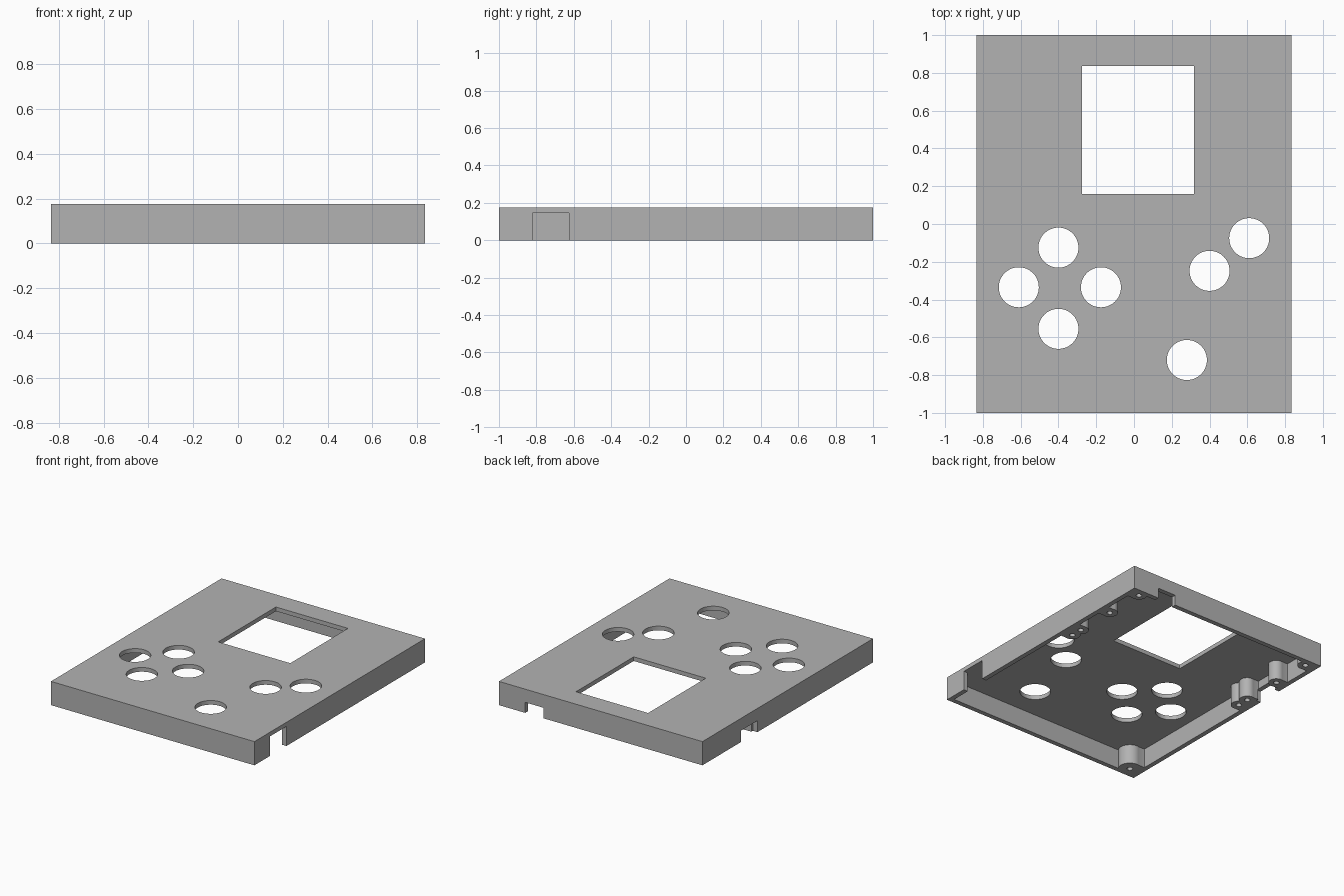
import bpy

# Remove the default cube only
cube = bpy.data.objects.get("Cube")
if cube:
    bpy.data.objects.remove(cube, do_unlink=True)

HALF_X, HALF_Y, HEIGHT = 0.835, 1.0, 0.176
WALL, CEILING = 0.035, 0.145   # wall thickness, underside of the face plate

grey = bpy.data.materials.new("shell grey")
grey.use_nodes = True
colour = (0.45, 0.45, 0.45, 1)
grey.diffuse_color = colour
grey.node_tree.nodes["Principled BSDF"].inputs["Base Color"].default_value = colour


def box(name, x0, x1, y0, y1, z0, z1):
    bpy.ops.mesh.primitive_cube_add(
        size=1, location=((x0 + x1) / 2, (y0 + y1) / 2, (z0 + z1) / 2))
    ob = bpy.context.object
    ob.name = name
    ob.scale = (x1 - x0, y1 - y0, z1 - z0)
    bpy.ops.object.transform_apply(location=True, rotation=False, scale=True)
    ob.data.materials.append(grey)
    return ob


def cylinder(name, x, y, radius, z0, z1, sides=48):
    bpy.ops.mesh.primitive_cylinder_add(
        vertices=sides, radius=radius, depth=z1 - z0, location=(x, y, (z0 + z1) / 2))
    ob = bpy.context.object
    ob.name = name
    bpy.ops.object.transform_apply(location=True, rotation=False, scale=True)
    ob.data.materials.append(grey)
    return ob


def combine(target, tool, operation):
    tool.hide_render = True
    mod = target.modifiers.new(operation.lower(), "BOOLEAN")
    mod.operation = operation
    mod.solver = "EXACT"
    mod.object = tool
    bpy.ops.object.select_all(action="DESELECT")
    bpy.context.view_layer.objects.active = target
    target.select_set(True)
    bpy.ops.object.modifier_apply(modifier=mod.name)
    bpy.data.objects.remove(tool, do_unlink=True)


# Hollow tray, open at the bottom
shell = box("case_top_shell", -HALF_X, HALF_X, -HALF_Y, HALF_Y, 0, HEIGHT)
combine(shell, box("cavity", -HALF_X + WALL, HALF_X - WALL,
                   -HALF_Y + WALL, HALF_Y - WALL, -0.1, CEILING), "DIFFERENCE")

# Screw bosses along the side walls: side, distance from centre, y, radius
bosses = [(side, 0.745, y, 0.055) for side in (-1, 1) for y in (0.94, 0.63, 0.32, 0.23)]
bosses.append((-1, 0.735, -0.92, 0.08))
for side, x, y, radius in bosses:
    x *= side
    combine(shell, cylinder("boss", x, y, radius, 0, CEILING + 0.01), "UNION")
    # Web joining the boss to its side wall
    outer = side * (HALF_X - 0.01)
    y_max = min(y + radius * 0.97, HALF_Y - 0.01)
    y_min = max(y - radius * 0.97, -HALF_Y + 0.01)
    combine(shell, box("web", min(x, outer), max(x, outer),
                       y_min, y_max, 0, CEILING + 0.008), "UNION")
for side, x, y, radius in bosses:
    combine(shell, cylinder("screw_hole", side * x, y, 0.02, -0.1, 0.12, 24), "DIFFERENCE")

# Display window
combine(shell, box("window", -0.275, 0.317, 0.16, 0.837, 0.1, 0.3), "DIFFERENCE")

# Button holes: direction pad, action pair, single lower button
buttons = [(-0.4, -0.125), (-0.61, -0.335), (-0.175, -0.335), (-0.4, -0.555),
           (0.4, -0.248), (0.61, -0.075), (0.28, -0.72)]
for x, y in buttons:
    combine(shell, cylinder("button_hole", x, y, 0.106, 0.1, 0.3, 64), "DIFFERENCE")

# Connector notches in the right, left and back walls
inner_x, inner_y = HALF_X - WALL - 0.002, HALF_Y - WALL - 0.002
combine(shell, box("notch", inner_x, 1, -0.82, -0.625, -0.1, CEILING), "DIFFERENCE")
combine(shell, box("notch", -1, -inner_x, 0.355, 0.55, -0.1, 0.085), "DIFFERENCE")
combine(shell, box("notch", 0.47, 0.62, inner_y, 1.1, -0.1, 0.078), "DIFFERENCE")

# One colour, smooth round walls with crisp edges
shell.data.materials.clear()
shell.data.materials.append(grey)
for face in shell.data.polygons:
    face.material_index = 0
bpy.ops.object.select_all(action="DESELECT")
bpy.context.view_layer.objects.active = shell
shell.select_set(True)
bpy.ops.object.shade_smooth_by_angle(angle=0.5)
